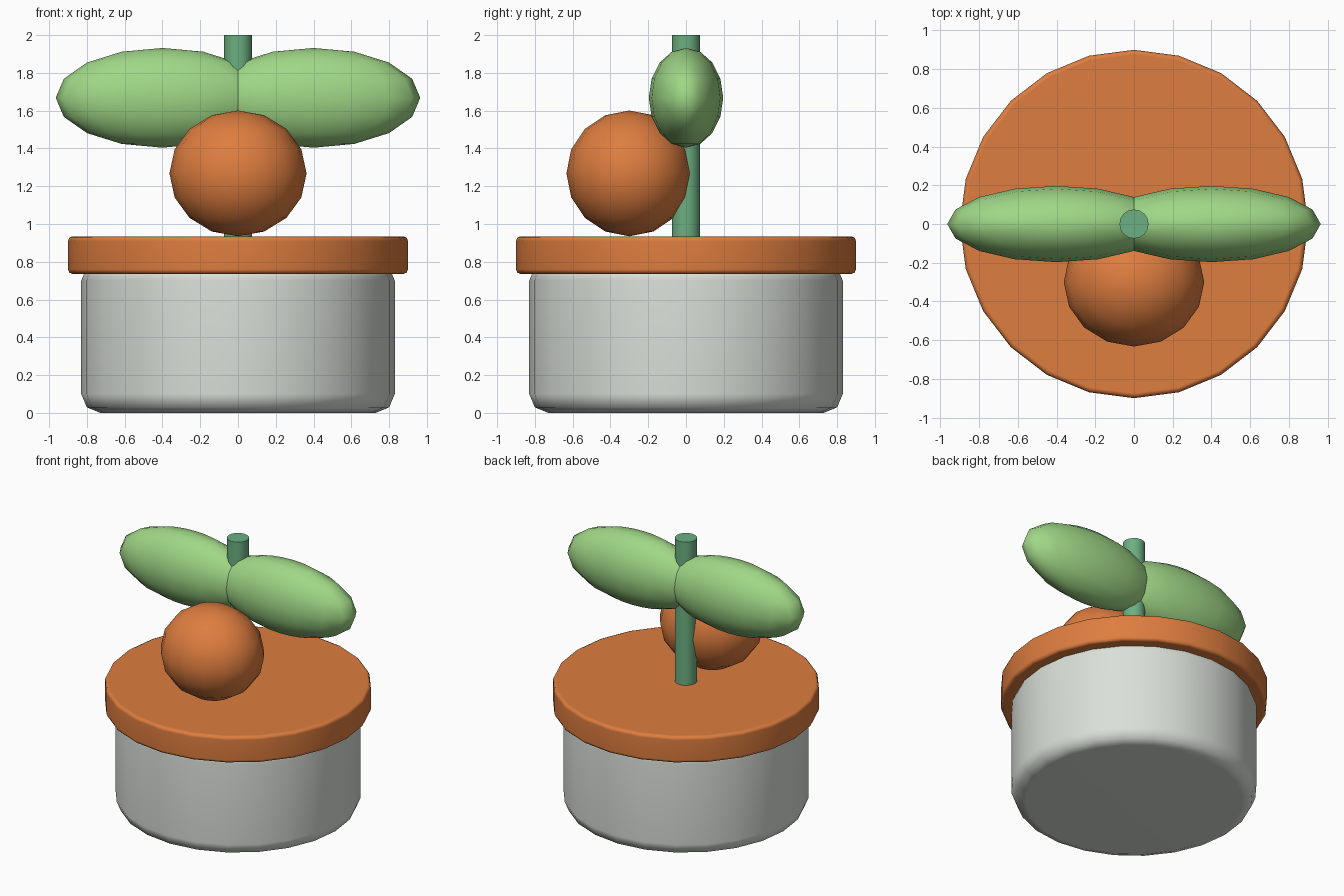
import bpy
import math

old = bpy.data.objects.get("Cube")
if old:
    bpy.data.objects.remove(old, do_unlink=True)


def material(name, rgb):
    m = bpy.data.materials.new(name)
    m.use_nodes = True
    color = (*rgb, 1.0)
    m.diffuse_color = color
    m.node_tree.nodes["Principled BSDF"].inputs["Base Color"].default_value = color
    return m


grey = material("pale_grey", (0.70, 0.74, 0.69))
orange = material("orange", (0.73, 0.205, 0.05))
leaf_green = material("leaf_green", (0.35, 0.68, 0.24))
stem_green = material("stem_green", (0.15, 0.43, 0.22))


def finish(name, mat):
    ob = bpy.context.object
    ob.name = name
    ob.data.name = name
    ob.data.materials.append(mat)
    return ob


def cylinder(name, mat, radius, bottom, top, sides, bevel=0.0):
    bpy.ops.mesh.primitive_cylinder_add(
        vertices=sides, radius=radius, depth=top - bottom,
        location=(0, 0, (top + bottom) / 2))
    ob = finish(name, mat)
    if bevel:
        # rounded rims with flat caps
        bpy.ops.object.shade_smooth()
        mod = ob.modifiers.new("rounded_rim", "BEVEL")
        mod.width = bevel
        mod.segments = 2
        mod.limit_method = "ANGLE"
        mod.angle_limit = math.radians(40)
        ob.modifiers.new("flat_caps", "WEIGHTED_NORMAL")
    else:
        bpy.ops.object.shade_smooth_by_angle(angle=math.radians(40))
    return ob


def ellipsoid(name, mat, center, size):
    bpy.ops.mesh.primitive_uv_sphere_add(
        segments=16, ring_count=8, radius=1, location=center)
    ob = finish(name, mat)
    ob.scale = size
    bpy.ops.object.transform_apply(location=False, rotation=False, scale=True)
    bpy.ops.object.shade_smooth()
    return ob


# Pot and lid
cylinder("pot_body", grey, 0.83, 0.0, 0.80, 24, 0.10)
cylinder("lid", orange, 0.90, 0.735, 0.935, 24, 0.025)

# Stem
cylinder("stem", stem_green, 0.075, 0.90, 2.0, 16)

# Round berry in front of the stem
ellipsoid("berry", orange, (0, -0.30, 1.268), (0.363, 0.333, 0.333))

# Pair of leaves that cross at the stem
for name, side in (("left_leaf", 1), ("right_leaf", -1)):
    ellipsoid(name, leaf_green, (side * 0.40, 0, 1.668), (0.565, 0.197, 0.264))
